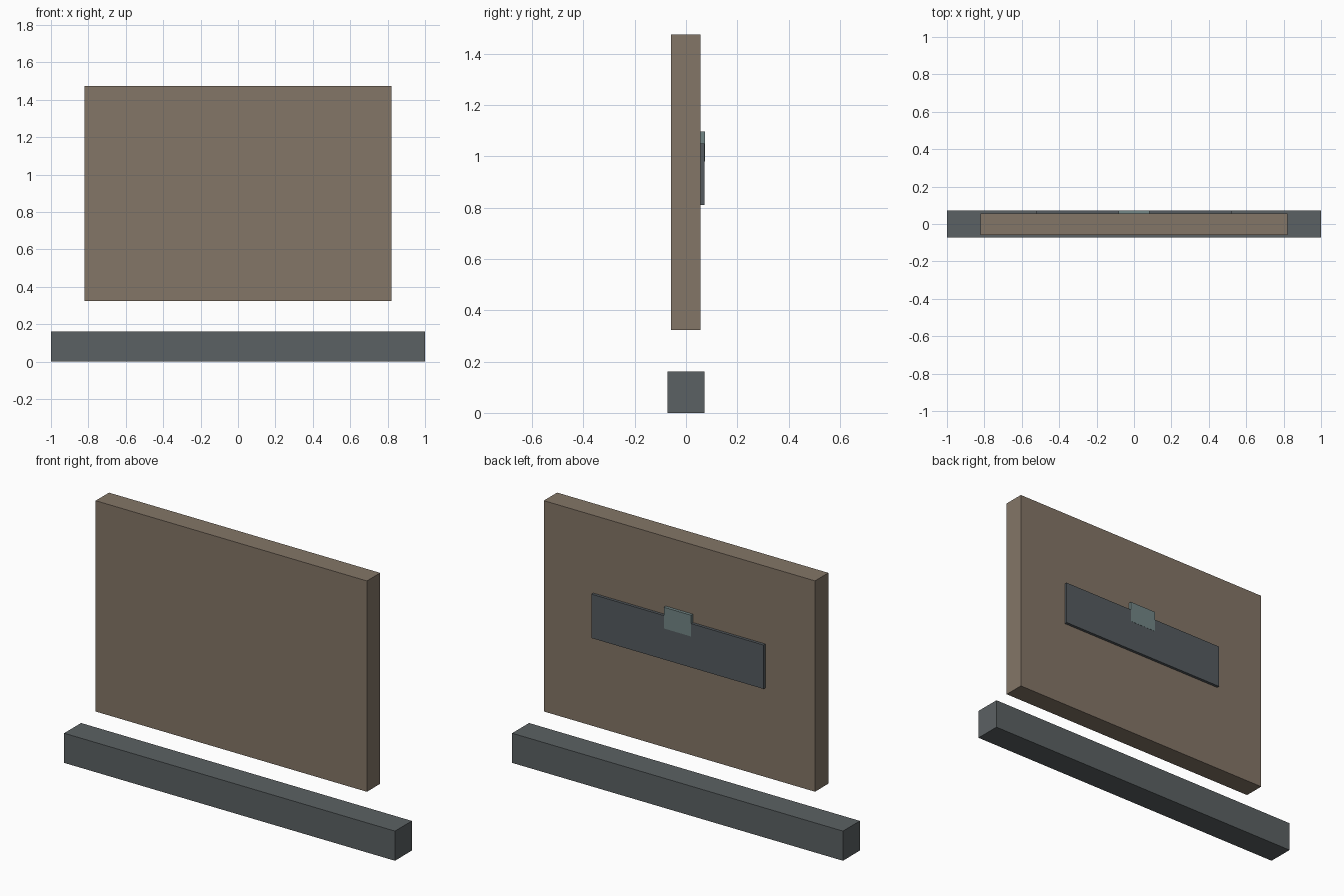
import bpy

if "Cube" in bpy.data.objects:
    bpy.data.objects.remove(bpy.data.objects["Cube"])


def material(name, rgb):
    m = bpy.data.materials.new(name)
    m.diffuse_color = (*rgb, 1.0)
    m.use_nodes = True
    m.node_tree.nodes["Principled BSDF"].inputs["Base Color"].default_value = m.diffuse_color
    return m


def box(name, xr, yr, zr, mat):
    """Axis-aligned box from (min, max) ranges."""
    ranges = (xr, yr, zr)
    bpy.ops.mesh.primitive_cube_add(size=1, location=[(a + b) / 2 for a, b in ranges])
    ob = bpy.context.object
    ob.name = name
    ob.scale = [b - a for a, b in ranges]
    bpy.ops.object.transform_apply(location=False, rotation=False, scale=True)
    ob.data.materials.append(mat)
    return ob


brown = material("panel_brown", (0.23, 0.18, 0.135))
grey = material("base_grey", (0.105, 0.12, 0.125))
slate = material("plate_slate", (0.09, 0.105, 0.115))
teal = material("clip_teal", (0.17, 0.24, 0.24))

# Long floor beam
box("base_beam", (-1, 1), (-0.073, 0.073), (0, 0.162), grey)

# Large board floating above the beam
box("main_panel", (-0.82, 0.82), (-0.058, 0.057), (0.323, 1.475), brown)

# Mounting strip on the back of the board
box("back_plate", (-0.52, 0.52), (0.057, 0.0725), (0.81, 1.05), slate)

# Small clip over the top edge of the strip
box("back_clip", (-0.082, 0.082), (0.057, 0.0735), (0.98, 1.096), teal)
